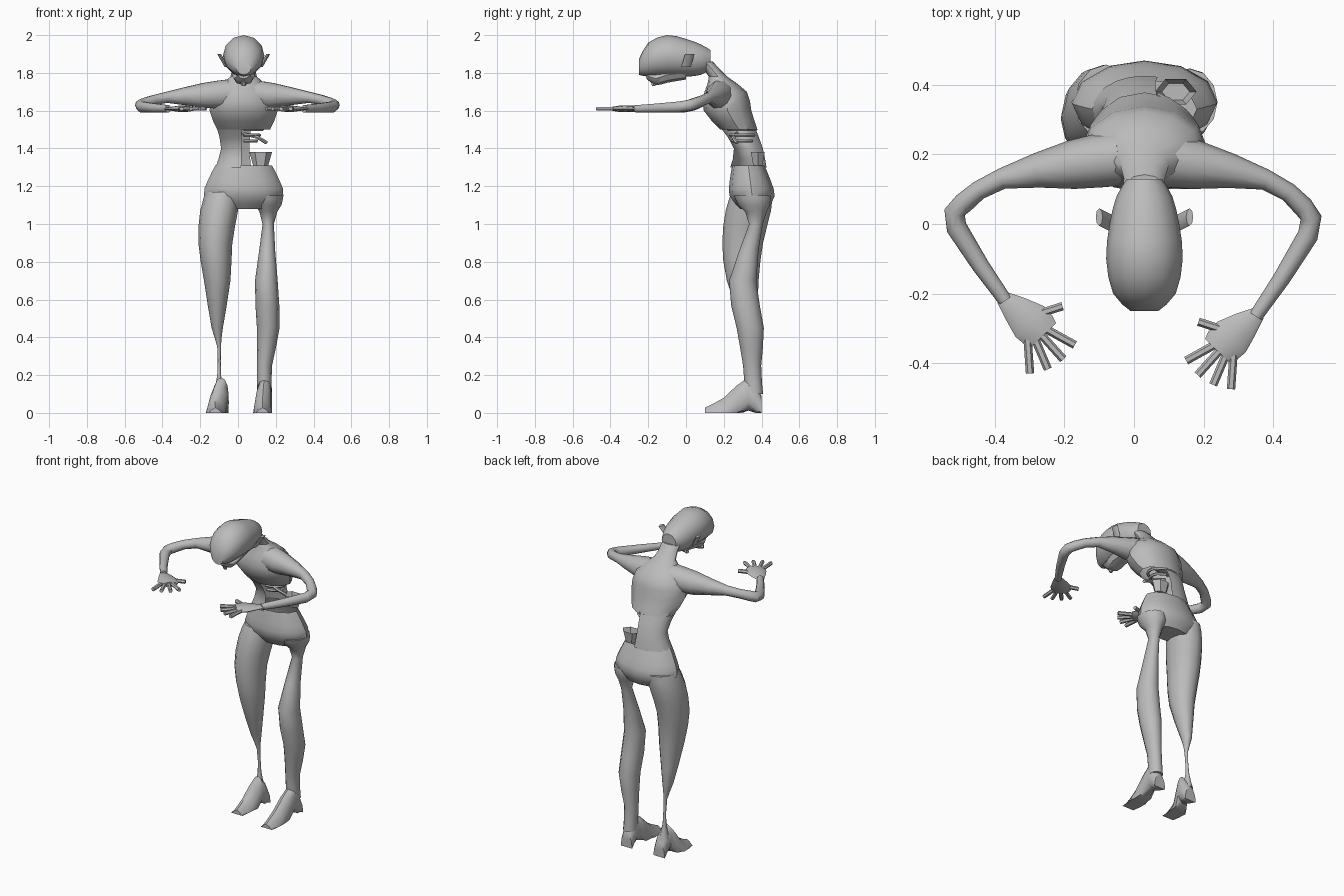
import bpy
import math
from mathutils import Vector

cube = bpy.data.objects.get("Cube")
if cube:
    bpy.data.objects.remove(cube)

grey = bpy.data.materials.new("ash_grey")
grey.use_nodes = True
grey.diffuse_color = (0.5, 0.5, 0.5, 1)
shader = grey.node_tree.nodes["Principled BSDF"]
shader.inputs["Base Color"].default_value = grey.diffuse_color

RIGHT, FORWARD, UP = Vector((1, 0, 0)), Vector((0, 1, 0)), Vector((0, 0, 1))
MIDDLE = .03


def build(name, verts, faces):
    """Make one grey object with consistent normals and soft shading."""
    mesh = bpy.data.meshes.new(name)
    mesh.from_pydata(verts, [], faces)
    mesh.materials.append(grey)
    part = bpy.data.objects.new(name, mesh)
    bpy.context.collection.objects.link(part)
    bpy.ops.object.select_all(action="DESELECT")
    part.select_set(True)
    bpy.context.view_layer.objects.active = part
    bpy.ops.object.mode_set(mode="EDIT")
    bpy.ops.mesh.select_all(action="SELECT")
    bpy.ops.mesh.normals_make_consistent(inside=False)
    bpy.ops.object.mode_set(mode="OBJECT")
    bpy.ops.object.shade_smooth_by_angle(angle=math.radians(40))


def refine(rings):
    """Add one ring, on a smooth curve, between each neighbouring pair."""
    rings = [Vector(ring) for ring in rings]
    result = [rings[0]]
    for i in range(len(rings) - 1):
        before, after = rings[max(i - 1, 0)], rings[min(i + 2, len(rings) - 1)]
        start, end = rings[i], rings[i + 1]
        result += [(start + end) * .5 + (start + end - before - after) / 16, end]
    return result


def loft(name, rings, depth=1, plane="level", sides=12, arc=None, start_cap=True, end_cap=True):
    """Skin elliptical rings (x, y, z, radius); anything below the floor is flattened."""
    rings = refine(rings)
    centres = [ring.to_3d() for ring in rings]
    last = len(rings) - 1
    begin, finish = arc or (0, 360)
    count = sides + 1 if arc else sides
    verts, faces = [], []
    for i, centre in enumerate(centres):
        across, along = RIGHT, FORWARD
        if plane == "upright":
            along = UP
        elif plane == "path":
            tangent = centres[min(i + 1, last)] - centres[max(i - 1, 0)]
            across = UP.cross(tangent).normalized()
            along = tangent.cross(across).normalized()
        for k in range(count):
            angle = math.radians(begin + (finish - begin) * k / sides)
            radius = max(rings[i].w, .008)
            point = centre + (across * math.cos(angle) + along * math.sin(angle) * depth) * radius
            point.z = max(point.z, 0)
            verts.append(point)
    for i in range(last):
        row, above = i * count, (i + 1) * count
        for k in range(sides):
            following = (k + 1) % count
            faces.append((row + k, row + following, above + following, above + k))
    if start_cap and not arc:
        faces.append(tuple(range(count)))
    if end_cap and not arc:
        faces.append(tuple(range(last * count, len(verts))))
    build(name, verts, faces)


def central(*stations):
    """Place (y, z, radius) stations on the body's middle line."""
    return [(MIDDLE, *station) for station in stations]


# Trunk: open pelvis, waist torn away on the left flank, open chest running into the neck
loft("pelvis", central((.36, 1.08, .13), (.35, 1.15, .21), (.34, 1.23, .19), (.33, 1.31, .15)),
     depth=.57, end_cap=False)
loft("waist", central((.33, 1.3, .15), (.33, 1.4, .12), (.28, 1.5, .14)),
     depth=.64, arc=(75, 265))
loft("chest", central((.28, 1.5, .14), (.22, 1.6, .18), (.21, 1.7, .16), (.17, 1.78, .07), (.1, 1.86, .06)),
     depth=.7, start_cap=False)

# Head leaning forward with the face beneath
loft("head", central((.13, 1.87, .05), (.08, 1.87, .08), (0, 1.88, .1), (-.1, 1.89, .11),
                     (-.2, 1.87, .09), (-.25, 1.83, .04)), plane="upright")
loft("jaw", central((-.21, 1.79, .03), (-.16, 1.77, .05), (-.1, 1.79, .06), (0, 1.8, .05)),
     depth=.7, plane="upright", sides=8)
loft("nose", central((-.18, 1.8, .03), (-.17, 1.73, .01)), sides=6)

# Legs: whole right thigh with a wasted shin, left leg hanging by a narrow thigh
loft("right_leg", [
    (-.08, .35, 1.17, .09), (-.1, .33, 1.07, .1), (-.12, .3, .9, .09), (-.11, .3, .7, .07),
    (-.11, .34, .45, .03), (-.1, .35, .35, .01), (-.1, .36, .2, .01), (-.1, .36, .1, .03)], depth=1.2)
loft("left_leg", [
    (.16, .35, 1.15, .08), (.16, .36, 1.1, .07), (.16, .37, 1, .03), (.15, .3, .7, .06),
    (.16, .34, .45, .06), (.14, .35, .25, .04), (.14, .36, .1, .04)], depth=1.2)


def foot(name, heel, toe, front):
    """Wedge from heel over the instep to the toes, flat on the floor."""
    loft(name, [(heel, .4, 0, .04), (heel, .33, .1, .04),
                (toe, front + .1, -.03, .05), (toe, front, -.06, .04)], depth=2.2, plane="upright")


foot("right_foot", heel=-.09, toe=-.12, front=.16)
foot("left_foot", heel=.14, toe=.13, front=.1)


def limb_point(side, x, y, drift):
    """Mirror a point; the left arm drifts inward and forward towards the hand."""
    if side > 0:
        x, y = x - .02 * drift, y - .045 * drift
    return side * x, y


def arm_loft(name, side, rings, drift_from, **options):
    placed = []
    for i, (x, y, z, radius) in enumerate(rings):
        share = i / (len(rings) - 1)
        drift = drift_from + (1 - drift_from) * share ** 3
        placed.append((*limb_point(side, x, y, drift), z, radius))
    loft(name, placed, plane="path", **options)


def finger(name, side, degrees, length):
    """Thin rod fanning out of the palm."""
    angle = math.radians(degrees)
    rings = []
    for share in (.3, .65, 1):
        reach = length * share
        x, y = .31 + math.cos(angle) * reach, -.27 + math.sin(angle) * reach
        rings.append((x, y, 1.61, .012))
    arm_loft(name, side, rings, 1, sides=6)


# Arms, hands and ears, one of each per side
for side, label in ((-1, "right"), (1, "left")):
    arm_loft(label + "_arm", side, [
        (.04, .19, 1.69, .08), (.18, .17, 1.68, .07), (.38, .13, 1.67, .03),
        (.49, .06, 1.64, .03), (.51, -.01, 1.62, .03), (.37, -.22, 1.61, .02)], 0, sides=10)
    arm_loft(label + "_palm", side, [
        (.38, -.21, 1.61, .02), (.3, -.28, 1.61, .06), (.26, -.32, 1.61, .05)], 1, depth=.3, sides=8)
    finger(label + "_thumb", side, 162, .11)
    for i, digit in enumerate(("index", "middle", "ring", "little")):
        finger(label + "_" + digit + "_finger", side, 209 + 19 * i, .16)
    root, tip = MIDDLE + side * .09, MIDDLE + side * .13
    loft(label + "_ear", [(root, 0, 1.83, .01), (tip, .02, 1.9, .01)], depth=2.5, sides=8)

# Exposed insides: cup of hip bone, broken ribs and a dangling strand
loft("hip_cup", [(.12, .38, 1.31, .04), (.12, .38, 1.38, .06)], depth=.7, sides=6, end_cap=False)
for i, label in enumerate(("upper", "middle", "lower")):
    height, reach = 1.5 - i * MIDDLE, .1 - i * .015
    curve = []
    for k in range(5):
        angle = math.radians(70 - k * 40)
        curve.append((MIDDLE + reach * math.cos(angle), .3 + reach * math.sin(angle) * .75, height, .009))
    loft(label + "_rib", curve, plane="path", sides=5)
loft("hanging_strand", [(.02, .27, 1.48, .01), (.1, .25, 1.46, .01), (.15, .27, 1.43, .01)],
     plane="path", sides=6)
